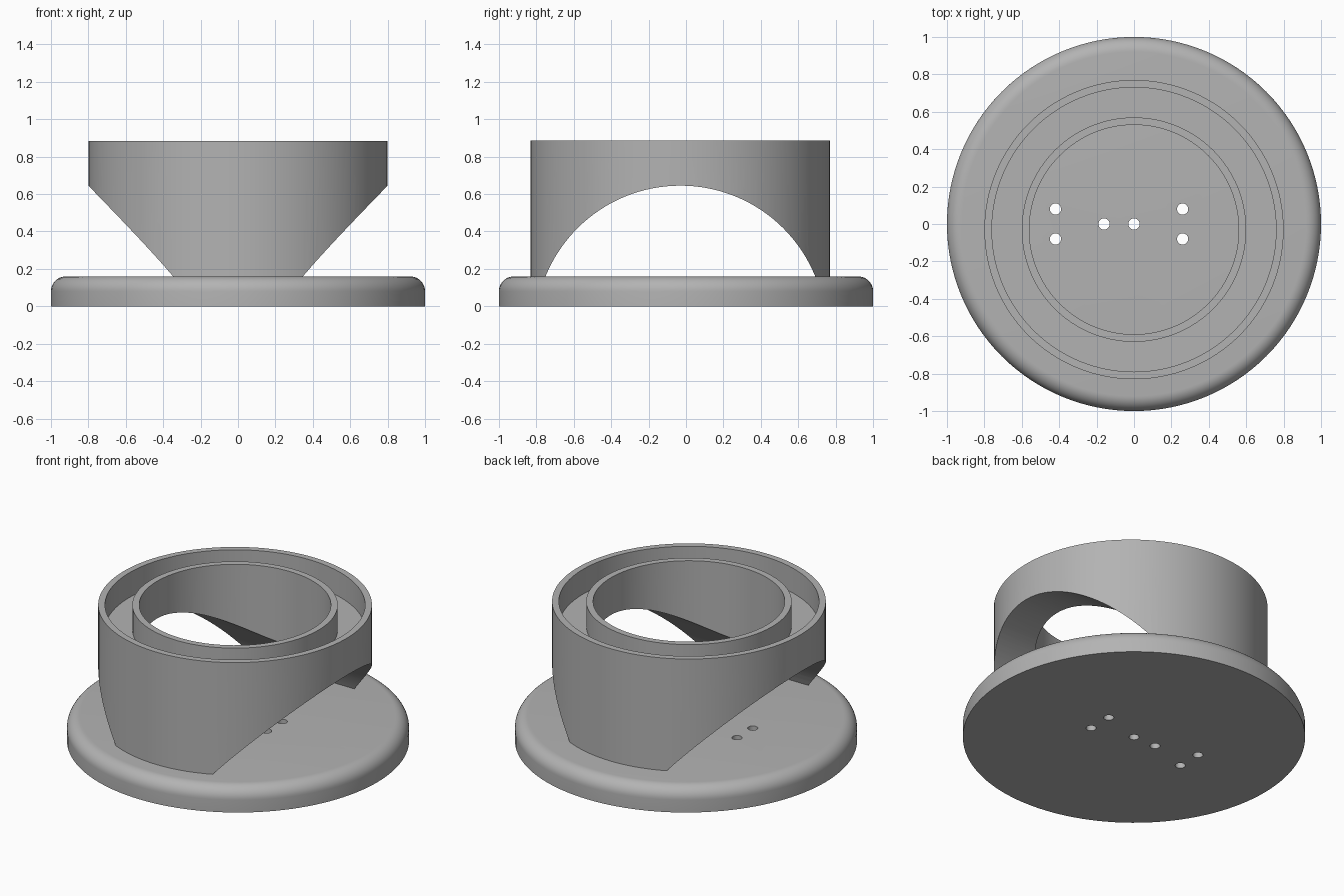
import bpy, bmesh, math
from mathutils import Matrix

if "Cube" in bpy.data.objects:
    bpy.data.objects.remove(bpy.data.objects["Cube"])

SEG = 128
grey = bpy.data.materials.new("light grey")
grey.diffuse_color = (0.45, 0.45, 0.45, 1)
grey.use_nodes = True
grey.node_tree.nodes["Principled BSDF"].inputs["Base Color"].default_value = grey.diffuse_color


def add_object(name, bm):
    bmesh.ops.recalc_face_normals(bm, faces=bm.faces)
    mesh = bpy.data.meshes.new(name)
    bm.to_mesh(mesh)
    bm.free()
    obj = bpy.data.objects.new(name, mesh)
    bpy.context.collection.objects.link(obj)
    mesh.materials.append(grey)
    return obj


def lathe(name, profile, closed, cy=0.0):
    """Spin an (r, z) profile about a vertical axis at y = cy."""
    bm = bmesh.new()
    verts = [bm.verts.new((r, 0, z)) for r, z in profile]
    pairs = list(zip(verts, verts[1:])) + ([(verts[-1], verts[0])] if closed else [])
    edges = [bm.edges.new(p) for p in pairs]
    bmesh.ops.spin(bm, geom=verts + edges, cent=(0, 0, 0), axis=(0, 0, 1),
                   angle=math.tau, steps=SEG, use_duplicate=False)
    bmesh.ops.remove_doubles(bm, verts=bm.verts, dist=1e-5)
    if not closed:
        # cap the open top and bottom rims
        bmesh.ops.holes_fill(bm, edges=[e for e in bm.edges if e.is_boundary], sides=0)
    bmesh.ops.translate(bm, verts=bm.verts, vec=(0, cy, 0))
    return add_object(name, bm)


def cut(obj, cutter):
    """Subtract the cutter, apply, remove it, then smooth the result."""
    cutter.hide_render = True
    bpy.ops.object.select_all(action='DESELECT')
    bpy.context.view_layer.objects.active = obj
    obj.select_set(True)
    mod = obj.modifiers.new("cut", 'BOOLEAN')
    mod.operation, mod.solver, mod.object = 'DIFFERENCE', 'EXACT', cutter
    bpy.ops.object.modifier_apply(modifier=mod.name)
    bpy.data.objects.remove(cutter)
    bpy.ops.object.shade_smooth_by_angle(angle=math.radians(30))


# Round base with a rounded top edge
H, F = 0.16, 0.08
fillet = [(1 - F + F * math.cos(a), H - F + F * math.sin(a))
          for a in (math.pi / 2 * i / 10 for i in range(11))]
base = lathe("base", [(1, 0)] + fillet, closed=False)

# Six screw holes through the base
bm = bmesh.new()
for x, y in [(-0.42, 0.08), (-0.42, -0.08), (0.26, 0.08), (0.26, -0.08), (-0.16, 0), (0, 0)]:
    bmesh.ops.create_cone(bm, cap_ends=True, segments=32, radius1=0.03, radius2=0.03,
                          depth=1, matrix=Matrix.Translation((x, y, 0.1)))
cut(base, add_object("hole_cutter", bm))

# Thick ring with an annular groove in its top
CY, TOP, FLOOR = -0.03, 0.885, 0.725
ring = lathe("grooved_ring", [(0.8, H), (0.8, TOP), (0.76, TOP), (0.76, FLOOR),
                              (0.6, FLOOR), (0.6, TOP), (0.56, TOP), (0.56, H)],
             closed=True, cy=CY)

# Arched opening running through the ring from left to right
R = 0.778
bm = bmesh.new()
bmesh.ops.create_cone(bm, cap_ends=True, segments=SEG, radius1=R, radius2=R, depth=3,
                      matrix=Matrix.Translation((0, CY, 0.645 - R))
                      @ Matrix.Rotation(math.pi / 2, 4, 'Y'))
cut(ring, add_object("arch_cutter", bm))
